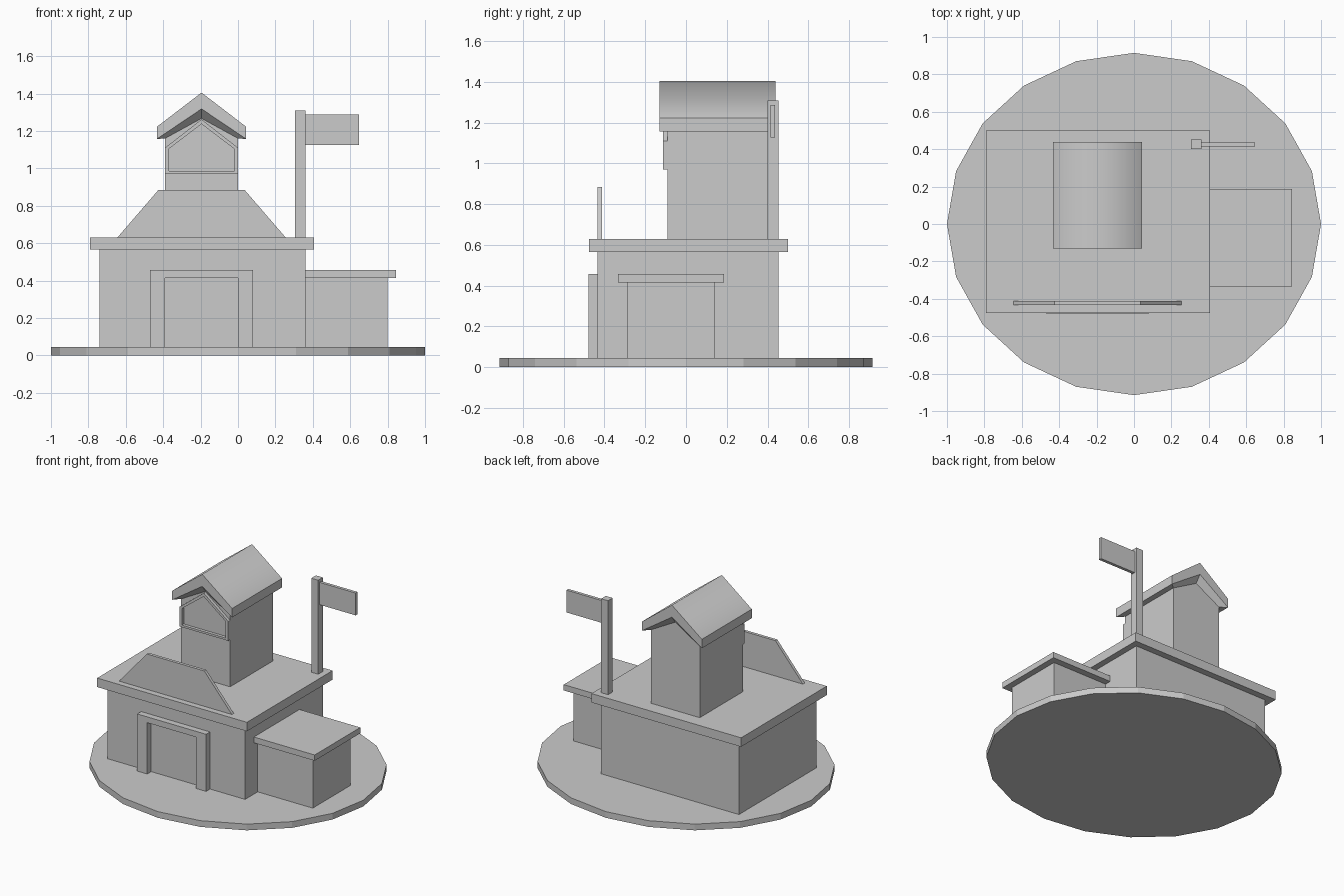
import bpy, bmesh, math

if "Cube" in bpy.data.objects:
    bpy.data.objects.remove(bpy.data.objects["Cube"])


def finish(name, bm):
    bmesh.ops.recalc_face_normals(bm, faces=bm.faces)
    me = bpy.data.meshes.new(name)
    bm.to_mesh(me)
    bm.free()
    ob = bpy.data.objects.new(name, me)
    bpy.context.collection.objects.link(ob)
    return ob


def prism(name, pts, y0, y1):
    # extrude an (x, z) outline along y
    bm = bmesh.new()
    face = bm.faces.new([bm.verts.new((x, y0, z)) for x, z in pts])
    ext = bmesh.ops.extrude_face_region(bm, geom=[face])
    for v in ext["geom"]:
        if isinstance(v, bmesh.types.BMVert):
            v.co.y = y1
    if not any(f.is_valid and all(abs(v.co.y - y0) < 1e-6 for v in f.verts) for f in bm.faces):
        bm.faces.new([v for v in bm.verts if abs(v.co.y - y0) < 1e-6])
    return finish(name, bm)


def box(name, x0, x1, y0, y1, z0, z1):
    return prism(name, [(x0, z0), (x1, z0), (x1, z1), (x0, z1)], y0, y1)


# round ground plate, slightly oval
bm = bmesh.new()
ring = [(math.cos(i * math.tau / 20), 0.915 * math.sin(i * math.tau / 20)) for i in range(20)]
low = [bm.verts.new((x, y, 0)) for x, y in ring]
top = [bm.verts.new((x, y, 0.045)) for x, y in ring]
bm.faces.new(low[::-1])
bm.faces.new(top)
for i in range(20):
    j = (i + 1) % 20
    bm.faces.new((low[i], low[j], top[j], top[i]))
finish("ground_plate", bm)

# main hall and side annex with slab roofs
box("main_hall", -0.74, 0.36, -0.433, 0.453, 0.045, 0.565)
box("main_roof_slab", -0.79, 0.405, -0.477, 0.5, 0.565, 0.63)
box("annex", 0.36, 0.80, -0.29, 0.14, 0.045, 0.415)
box("annex_roof_slab", 0.36, 0.845, -0.333, 0.187, 0.415, 0.457)

# door surround
prism("door_frame", [(-0.47, 0.045), (-0.39, 0.045), (-0.39, 0.415), (0, 0.415),
                     (0, 0.045), (0.08, 0.045), (0.08, 0.457), (-0.47, 0.457)], -0.478, -0.433)

# front parapet
prism("front_parapet", [(-0.645, 0.63), (0.255, 0.63), (0.035, 0.885), (-0.425, 0.885)], -0.434, -0.412)

# tower with flared gable roof, as stacked rings: half width, y front, y back, side z, ridge z
CX = -0.195
rings = [(0.195, -0.09, 0.40, 0.63, 0.63),
         (0.195, -0.09, 0.40, 1.16, 1.267),
         (0.239, -0.13, 0.439, 1.157, 1.318),
         (0.239, -0.13, 0.439, 1.222, 1.405)]
bm = bmesh.new()
loops = []
for w, yf, yb, zs, zr in rings:
    pts = [(-w, yf, zs), (0, yf, zr), (w, yf, zs), (w, yb, zs), (0, yb, zr), (-w, yb, zs)]
    loops.append([bm.verts.new((CX + x, y, z)) for x, y, z in pts])
for a, b in zip(loops, loops[1:]):
    for i in range(6):
        j = (i + 1) % 6
        bm.faces.new((a[i], a[j], b[j], b[i]))
bm.faces.new(loops[0][::-1])
t = loops[-1]
for quad in ((t[0], t[1], t[4], t[5]), (t[1], t[2], t[3], t[4])):
    bm.faces.new(quad).smooth = True
for e in bm.edges:
    e.smooth = all(f.smooth for f in e.link_faces)
finish("tower", bm)

# gabled window frame on the tower front
bm = bmesh.new()
outer = [(-0.195, 0.97), (0.195, 0.97), (0.195, 1.11), (0, 1.262), (-0.195, 1.11)]
inner = [(-0.175, 0.985), (0.175, 0.985), (0.175, 1.104), (0, 1.237), (-0.175, 1.104)]
quads = [[bm.verts.new((CX + x, y, z)) for x, z in prof]
         for prof, y in ((outer, -0.09), (outer, -0.112), (inner, -0.112), (inner, -0.09))]
for k in range(4):
    a, b = quads[k], quads[(k + 1) % 4]
    for i in range(5):
        j = (i + 1) % 5
        bm.faces.new((a[i], a[j], b[j], b[i]))
finish("window_frame", bm)

# flag
box("flag_pole", 0.305, 0.36, 0.40, 0.453, 0.63, 1.308)
box("flag", 0.36, 0.648, 0.415, 0.437, 1.126, 1.287)
